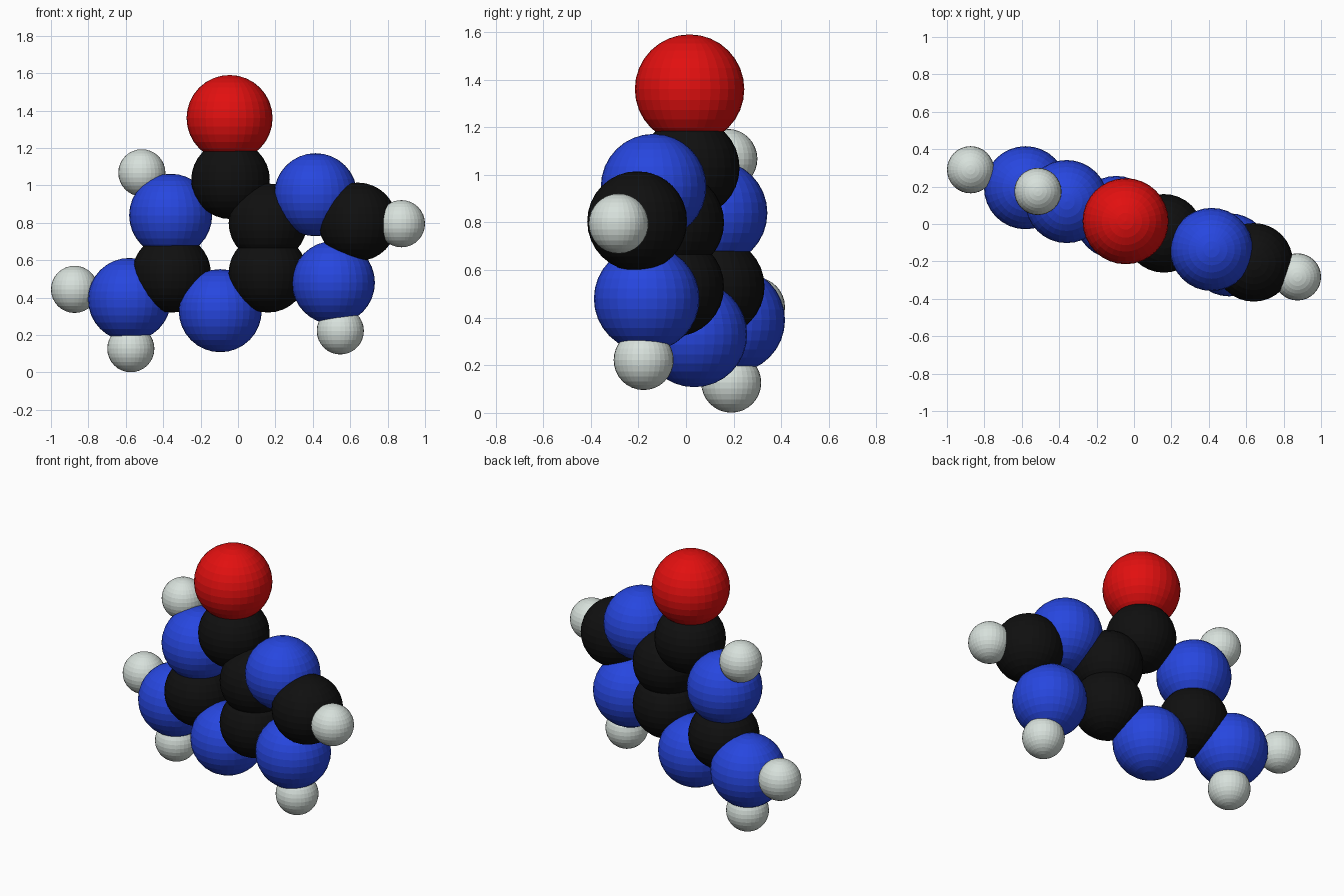
import bpy

cube = bpy.data.objects.get("Cube")
if cube:
    bpy.data.objects.remove(cube, do_unlink=True)


def make_material(name, rgb):
    mat = bpy.data.materials.new(name)
    mat.use_nodes = True
    mat.diffuse_color = (*rgb, 1)
    bsdf = mat.node_tree.nodes["Principled BSDF"]
    bsdf.inputs["Base Color"].default_value = (*rgb, 1)
    bsdf.inputs["Roughness"].default_value = 0.6
    return mat


# Each element: radius and colour
elements = {
    "oxygen": (0.23, make_material("red", (0.76, 0.005, 0.005))),
    "carbon": (0.21, make_material("black", (0.005, 0.005, 0.005))),
    "nitrogen": (0.222, make_material("blue", (0.02, 0.062, 0.74))),
    "hydrogen": (0.126, make_material("pale_grey", (0.68, 0.75, 0.71))),
}

# Atoms of the tilted flat molecule: element, place, centre
atoms = [
    ("oxygen", "top", (-0.045, 0.015, 1.36)),
    # six-sided ring
    ("carbon", "ring_top", (-0.04, 0.015, 1.03)),
    ("carbon", "ring_shared_upper", (0.16, -0.05, 0.80)),
    ("carbon", "ring_shared_lower", (0.16, -0.05, 0.53)),
    ("nitrogen", "ring_bottom", (-0.095, 0.035, 0.33)),
    ("carbon", "ring_lower_right", (-0.355, 0.12, 0.53)),
    ("nitrogen", "ring_upper_right", (-0.36, 0.12, 0.84)),
    # five-sided ring
    ("nitrogen", "small_ring_upper", (0.415, -0.136, 0.95)),
    ("carbon", "small_ring_tip", (0.64, -0.205, 0.805)),
    ("nitrogen", "small_ring_lower", (0.51, -0.165, 0.48)),
    # side group and hydrogens
    ("nitrogen", "side_group", (-0.58, 0.194, 0.39)),
    ("hydrogen", "ring_upper_right", (-0.514, 0.174, 1.067)),
    ("hydrogen", "small_ring_tip", (0.874, -0.283, 0.795)),
    ("hydrogen", "small_ring_lower", (0.547, -0.178, 0.222)),
    ("hydrogen", "side_group_outer", (-0.874, 0.29, 0.444)),
    ("hydrogen", "side_group_lower", (-0.573, 0.19, 0.127)),
]

for element, place, centre in atoms:
    radius, material = elements[element]
    bpy.ops.mesh.primitive_uv_sphere_add(
        segments=32, ring_count=16, radius=radius, location=centre)
    ball = bpy.context.object
    ball.name = f"{element}_{place}"
    ball.data.materials.append(material)
